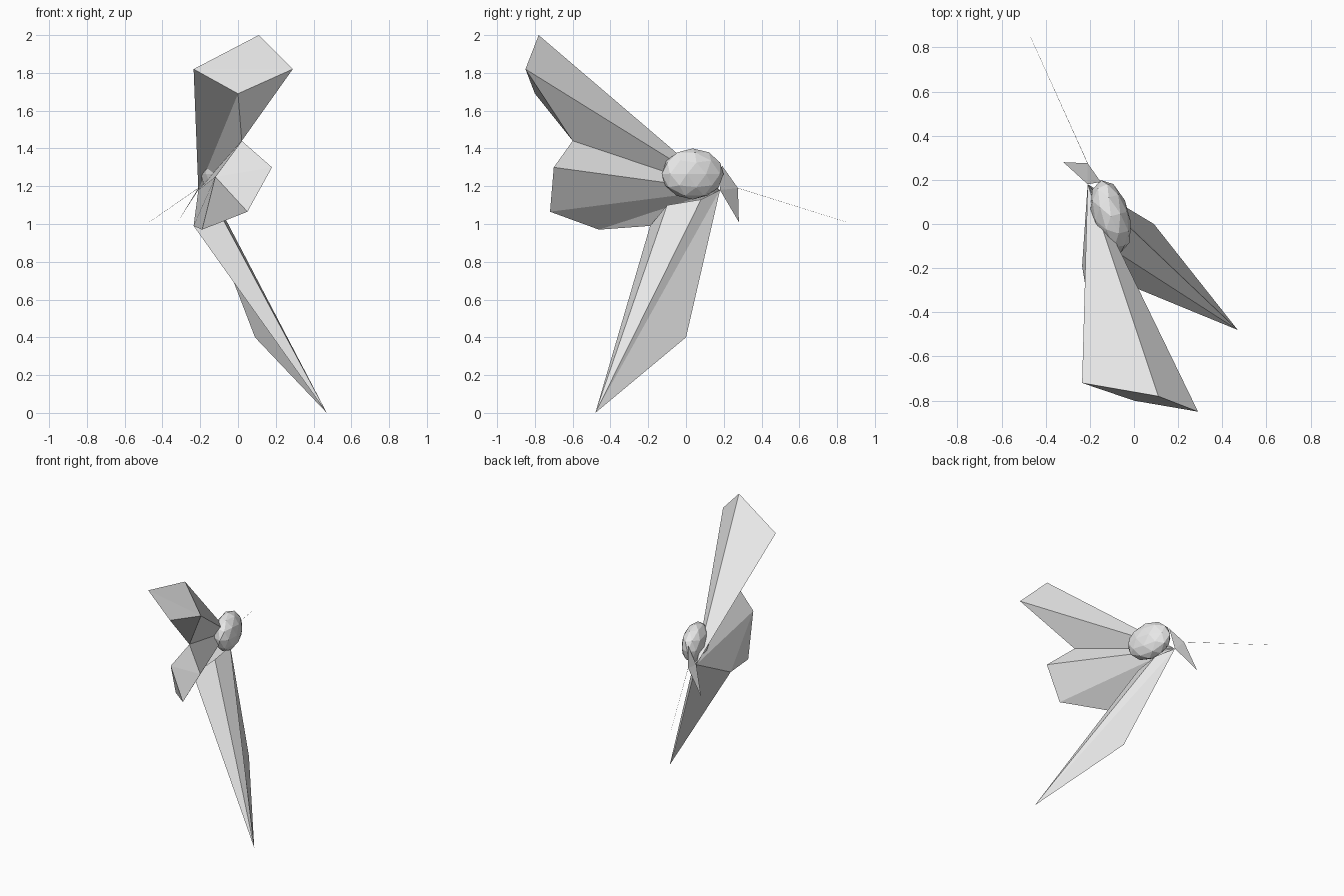
import bpy, bmesh
from mathutils import Matrix, Vector

cube = bpy.data.objects.get("Cube")
if cube:
    bpy.data.objects.remove(cube)

grey = bpy.data.materials.new("plain_grey")
grey.use_nodes = True
grey.diffuse_color = (0.8, 0.8, 0.8, 1)
grey.node_tree.nodes["Principled BSDF"].inputs["Base Color"].default_value = grey.diffuse_color

# Shared corner points: the feathers all spring from the root
root = (-0.21, 0.18, 1.18)
beak_tip = (-0.21, 0.275, 1.19)
notch = (0.02, -0.60, 1.44)
heel = (-0.235, -0.19, 0.99)


def finish(name, bm):
    bmesh.ops.recalc_face_normals(bm, faces=bm.faces)
    mesh = bpy.data.meshes.new(name)
    bm.to_mesh(mesh)
    bm.free()
    mesh.materials.append(grey)
    obj = bpy.data.objects.new(name, mesh)
    bpy.context.collection.objects.link(obj)
    return obj


def faceted(name, points, faces):
    """Flat panels, each spelled by the letters of its corners."""
    bm = bmesh.new()
    verts = {key: bm.verts.new(co) for key, co in points.items()}
    for face in faces.split():
        bm.faces.new([verts[key] for key in face])
    return finish(name, bm)


# Upper feather: a long pyramid with a folded end
faceted("upper_feather", {
    "r": root, "a": notch,
    "b": (-0.235, -0.72, 1.82), "c": (0.11, -0.78, 2.0),
    "d": (0.29, -0.85, 1.82), "e": (0.0, -0.80, 1.69),
}, "rbc rcd rda rae reb bed bdc ead")

# Middle feather: a fan of five ribs with a hollow end
faceted("middle_feather", {
    "r": root, "a": notch, "e": heel,
    "b": (0.18, -0.70, 1.30), "c": (0.05, -0.72, 1.065),
    "d": (-0.19, -0.46, 0.97), "f": (-0.12, -0.62, 1.25),
}, "rab rbc rcd rde ref rfa abf bcf fcd fde")

# Lower feather: a pointed spike with a side fin
faceted("lower_feather", {
    "r": root, "e": heel, "t": (0.47, -0.48, 0.0),
    "h": (-0.12, 0.08, 1.13), "k": (-0.12, -0.10, 1.10),
}, "trh thk tke ter")
faceted("lower_fin", {
    "r": root, "t": (0.47, -0.48, 0.0), "g": (0.09, 0.0, 0.40),
}, "rgt")

# Beak: two thin panels
faceted("beak", {
    "r": root, "p": beak_tip,
    "q": (-0.32, 0.28, 1.01), "s": (-0.15, 0.19, 1.31),
}, "rpq rps")

# Hair-thin antenna
start, end = Vector(beak_tip), Vector((-0.47, 0.85, 1.01))
bm = bmesh.new()
bmesh.ops.create_cone(
    bm, segments=3, radius1=0.001, radius2=0.0005, depth=(end - start).length,
    matrix=Matrix.Translation((start + end) / 2)
    @ (end - start).to_track_quat("Z", "Y").to_matrix().to_4x4())
finish("antenna", bm)

# Flattened faceted head, turned to follow the feathers
bm = bmesh.new()
bmesh.ops.create_icosphere(bm, subdivisions=2, radius=1)
bmesh.ops.transform(bm, verts=bm.verts, matrix=(
    Matrix.Translation((-0.105, 0.035, 1.265))
    @ Matrix.Rotation(0.27, 4, "Z")
    @ Matrix.Diagonal((0.085, 0.17, 0.135, 1))))
finish("head", bm)
